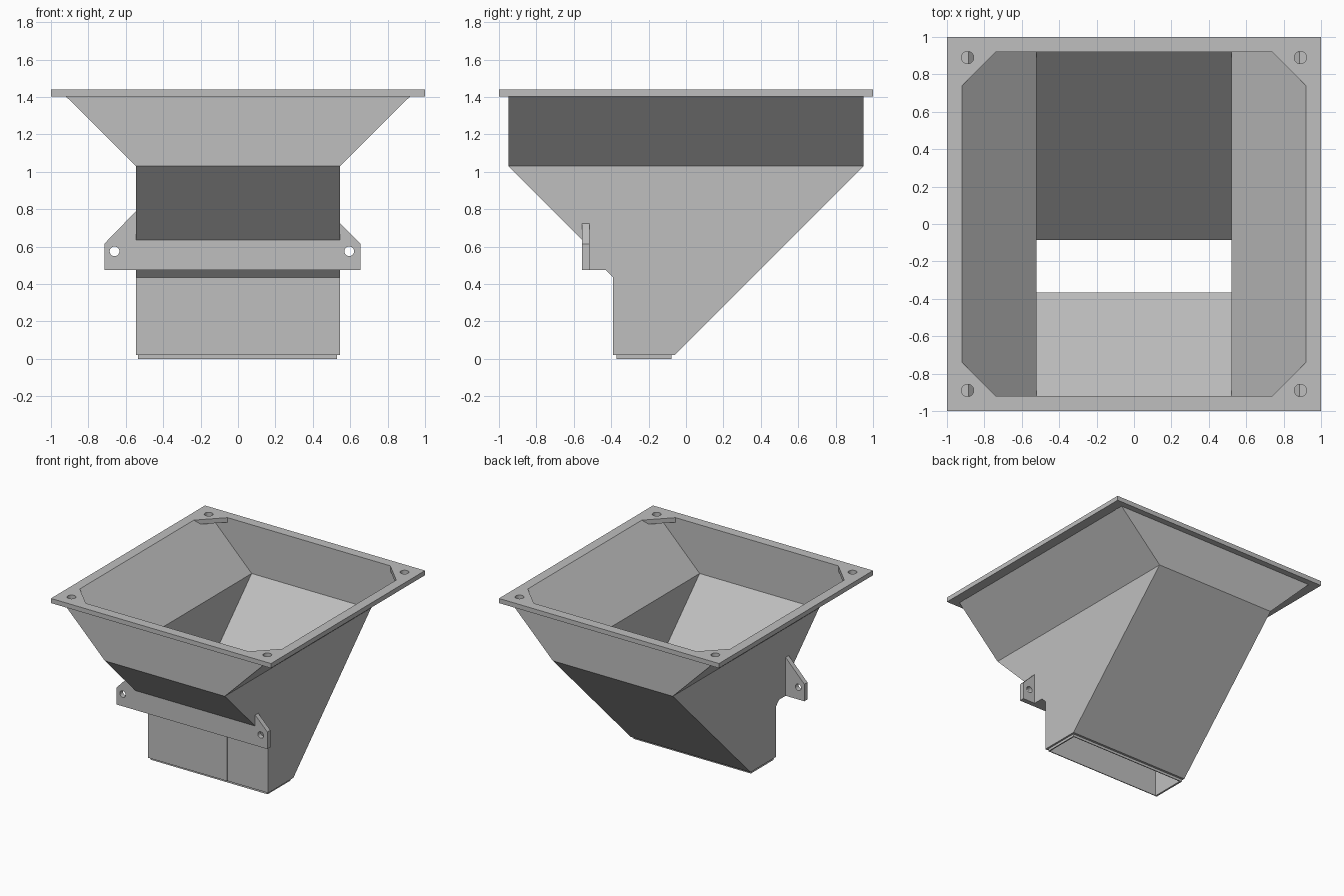
import bpy, bmesh
from mathutils import Matrix, Vector

cube = bpy.data.objects.get("Cube")
if cube:
    bpy.data.objects.remove(cube)

grey = bpy.data.materials.new("plain grey")
grey.use_nodes = True
grey.diffuse_color = (0.52, 0.52, 0.52, 1)
grey.node_tree.nodes["Principled BSDF"].inputs["Base Color"].default_value = grey.diffuse_color


def finish(name, bm):
    bmesh.ops.recalc_face_normals(bm, faces=bm.faces)
    mesh = bpy.data.meshes.new(name)
    bm.to_mesh(mesh)
    bm.free()
    mesh.materials.append(grey)
    obj = bpy.data.objects.new(name, mesh)
    bpy.context.collection.objects.link(obj)
    return obj


def loft(name, lower, upper):
    """Closed solid between two matching loops."""
    bm = bmesh.new()
    a = [bm.verts.new(p) for p in lower]
    b = [bm.verts.new(p) for p in upper]
    bm.faces.new(a)
    bm.faces.new(b)
    for i in range(len(a)):
        j = (i + 1) % len(a)
        bm.faces.new((a[i], a[j], b[j], b[i]))
    return finish(name, bm)


def prism_x(name, profile, x0, x1):
    return loft(name, [(x0, y, z) for y, z in profile], [(x1, y, z) for y, z in profile])


def prism_y(name, profile, y0, y1):
    return loft(name, [(x, y0, z) for x, z in profile], [(x, y1, z) for x, z in profile])


def box(name, x0, x1, y0, y1, z0, z1):
    return prism_x(name, [(y0, z0), (y1, z0), (y1, z1), (y0, z1)], x0, x1)


def cylinder(name, centre, axis, radius):
    bm = bmesh.new()
    turn = Vector((0, 0, 1)).rotation_difference(Vector(axis)).to_matrix().to_4x4()
    bmesh.ops.create_cone(bm, cap_ends=True, segments=32, radius1=radius, radius2=radius,
                          depth=0.2, matrix=Matrix.Translation(centre) @ turn)
    return finish(name, bm)


def cut(obj, cutters):
    """Subtract the cutters and bake the result."""
    for c in cutters:
        c.hide_render = True
        mod = obj.modifiers.new("cut", "BOOLEAN")
        mod.operation = "DIFFERENCE"
        mod.solver = "EXACT"
        mod.object = c
    graph = bpy.context.evaluated_depsgraph_get()
    mesh = bpy.data.meshes.new_from_object(obj.evaluated_get(graph))
    obj.modifiers.clear()
    obj.data = mesh


# Cavities
chute_void = prism_x("chute_void", [(-0.92, 1.1), (-0.92, 1.04), (-0.365, 0.485), (-0.365, -0.05),
                                    (-0.085, -0.05), (-0.085, 0.035), (0.92, 1.04), (0.92, 1.1)],
                     -0.52, 0.52)
hood_void = prism_y("hood_void", [(-0.52, 1.04), (0.52, 1.04), (0.95, 1.47), (-0.95, 1.47)],
                    -0.92, 0.92)

# Chute with mounting step across the front
chute = prism_x("chute", [(-0.95, 1.03), (-0.555, 0.635), (-0.555, 0.475), (-0.43, 0.475),
                          (-0.39, 0.435), (-0.39, 0.02), (-0.06, 0.02), (0.95, 1.03)],
                -0.545, 0.545)
recess = box("recess", 0.175, 0.525, -0.45, -0.386, -0.1, 0.428)
cut(chute, [chute_void, hood_void, recess])

# Flared hood
hood = prism_y("hood", [(-0.545, 1.03), (0.545, 1.03), (0.922, 1.405), (-0.922, 1.405)],
               -0.95, 0.95)
cut(hood, [chute_void, hood_void])

# Outlet lip
lip = box("outlet_lip", -0.535, 0.53, -0.372, -0.078, 0, 0.02)
cut(lip, [chute_void])


# Top flange with an eight-sided sloped opening and corner holes
def octagon(z):
    a, b, s = z - 0.52, 0.92, 1.66
    quarter = [(a, s - a), (s - b, b)]
    loop = quarter + [(-x, y) for x, y in reversed(quarter)]
    loop += [(-x, -y) for x, y in loop]
    return [(x, y, z) for x, y in loop]


flange = box("top_flange", -1, 1, -1, 1, 1.402, 1.44)
opening = loft("opening", octagon(1.38), octagon(1.46))
corner_holes = [cylinder("corner_hole", (x, y, 1.42), (0, 0, 1), 0.033)
                for x in (-0.89, 0.89) for y in (-0.89, 0.89)]
cut(flange, [opening] + corner_holes)

# Bracket tabs on both sides of the step
tab_holes = []
for name, side, outer, peak, hole in (("left_tab", 1, 0.655, 0.725, 0.595),
                                      ("right_tab", -1, 0.715, 0.79, 0.66)):
    inner = side * 0.545
    tab = prism_y(name, [(inner, 0.475), (side * outer, 0.475), (side * outer, 0.615),
                         (inner, peak)], -0.555, -0.515)
    drill = cylinder("tab_hole", (side * hole, -0.535, 0.575), (0, 1, 0), 0.026)
    cut(tab, [drill])
    tab_holes.append(drill)

for helper in [chute_void, hood_void, recess, opening] + corner_holes + tab_holes:
    bpy.data.objects.remove(helper)
